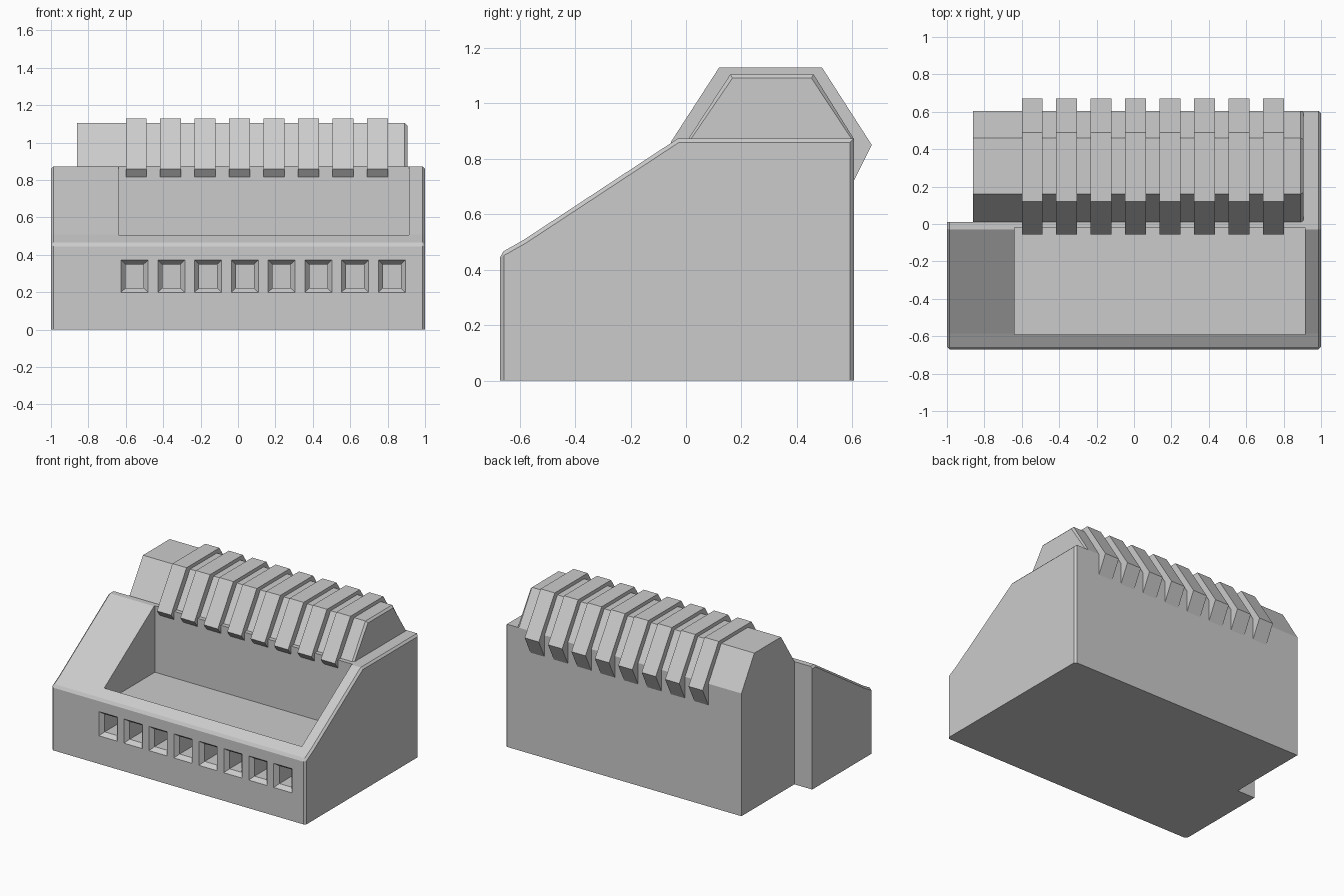
import bpy, bmesh

if "Cube" in bpy.data.objects:
    bpy.data.objects.remove(bpy.data.objects["Cube"])


def finish(name, bm):
    bmesh.ops.recalc_face_normals(bm, faces=bm.faces)
    me = bpy.data.meshes.new(name)
    bm.to_mesh(me)
    bm.free()
    ob = bpy.data.objects.new(name, me)
    bpy.context.collection.objects.link(ob)
    return ob


def loft(bm, rings):
    """Closed solid through a list of equally sized point rings."""
    vs = [[bm.verts.new(p) for p in r] for r in rings]
    n = len(vs[0])
    for a, b in zip(vs, vs[1:]):
        for i in range(n):
            j = (i + 1) % n
            bm.faces.new((a[i], a[j], b[j], b[i]))
    bm.faces.new(vs[0])
    bm.faces.new(vs[-1])


def prism(bm, profile, x0, x1):
    """Extrude a (y, z) profile along x."""
    loft(bm, [[(x, y, z) for y, z in profile] for x in (x0, x1)])


def chamfer(bm, test, width):
    edges = [e for e in bm.edges if test(*(v.co for v in e.verts))]
    bmesh.ops.bevel(bm, geom=edges, offset=width, segments=1,
                    affect='EDGES', profile=0.5)


def cut(ob, cutter):
    mod = ob.modifiers.new("cut", 'BOOLEAN')
    mod.operation = 'DIFFERENCE'
    mod.solver = 'EXACT'
    mod.object = cutter
    cutter.hide_render = True
    bpy.context.view_layer.objects.active = ob
    bpy.ops.object.modifier_apply(modifier=mod.name)
    bpy.data.objects.remove(cutter)


# Housing: sloped-front block with chamfered ends
body = [(-0.67, 0), (-0.67, 0.46), (-0.585, 0.508), (-0.03, 0.873),
        (0.605, 0.873), (0.605, 0)]
bm = bmesh.new()
prism(bm, body, -1, 1)
bmesh.ops.recalc_face_normals(bm, faces=bm.faces)


def housing_edge(a, b):
    same_end = abs(a.x - b.x) < 0.01 and max(a.z, b.z) > 0.01
    front_lip = abs(a.z - 0.46) < 0.01 and abs(b.z - 0.46) < 0.01
    return same_end or front_lip


chamfer(bm, housing_edge, 0.014)
housing = finish("housing", bm)

# Back left corner step
bm = bmesh.new()
prism(bm, [(0.01, -0.5), (0.01, 1.5), (1, 1.5), (1, -0.5)], -1.5, -0.86)
cut(housing, finish("corner_cutter", bm))

# Open recess in the slope
bm = bmesh.new()
prism(bm, [(-0.59, 0.40), (-0.59, 1.5), (-0.02, 1.5), (-0.02, 0.40)],
      -0.64, 0.915)
cut(housing, finish("recess_cutter", bm))

# Row of funnel-shaped wire openings
bm = bmesh.new()
for i in range(8):
    cx, cz = -0.553 + i * 0.1965, 0.286
    rings = []
    for y, w, h in ((-0.70, 0.072, 0.086), (-0.67, 0.072, 0.086),
                    (-0.64, 0.048, 0.063), (-0.50, 0.048, 0.063)):
        rings.append([(cx - w, y, cz - h), (cx + w, y, cz - h),
                      (cx + w, y, cz + h), (cx - w, y, cz + h)])
    loft(bm, rings)
cut(housing, finish("opening_cutter", bm))

# Trapezoid ridge along the top, chamfered at its ends
bm = bmesh.new()
prism(bm, [(0.01, 0.86), (0.01, 0.875), (0.16, 1.105), (0.46, 1.105),
           (0.605, 0.873), (0.605, 0.86)], -0.86, 0.905)
bmesh.ops.recalc_face_normals(bm, faces=bm.faces)
chamfer(bm, lambda a, b: abs(a.x - b.x) < 0.01 and a.x > 0
        and max(a.z, b.z) > 0.9, 0.014)
finish("ridge", bm)

# Eight raised levers wrapped over the ridge
lever = [(0.0, 0.815), (-0.02, 0.815), (-0.055, 0.86), (0.12, 1.13),
         (0.49, 1.13), (0.67, 0.85), (0.60, 0.71), (0.58, 0.71)]
for i in range(8):
    x = -0.60 + i * 0.1843
    bm = bmesh.new()
    prism(bm, lever, x, x + 0.111)
    finish("lever_%d" % (i + 1), bm)
